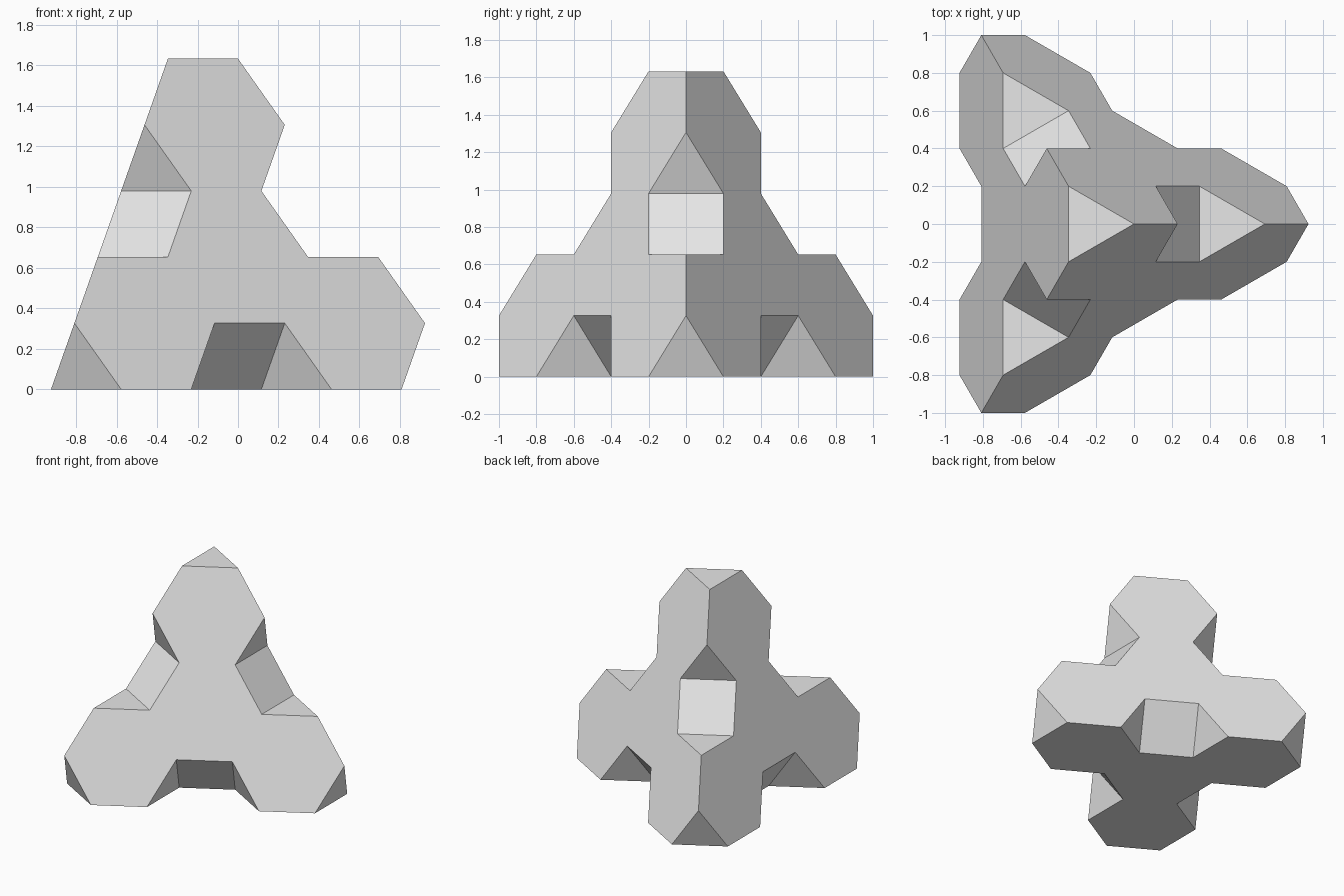
import bpy
import bmesh
from itertools import combinations, permutations
from math import sqrt
from mathutils import Vector

cube = bpy.data.objects.get("Cube")
if cube:
    bpy.data.objects.remove(cube, do_unlink=True)

# Corners of the uncut regular tetrahedron
EDGE = 2.4
DIVISIONS = 6
inradius = EDGE / (2 * sqrt(3))
centre_x = -inradius / 3
corners = [
    Vector((centre_x, 0, EDGE * sqrt(2 / 3))),
    Vector((centre_x + 2 * inradius, 0, 0)),
    Vector((centre_x - inradius, EDGE / 2, 0)),
    Vector((centre_x - inradius, -EDGE / 2, 0)),
]

bm = bmesh.new()
grid = {}


def point(*parts):
    """Shared vertex at a weighted mix of (corner, weight) pairs."""
    key = tuple(sorted(parts))
    if key not in grid:
        total = sum((corners[c] * w for c, w in parts), Vector())
        grid[key] = bm.verts.new(total / DIVISIONS)
    return grid[key]


def notch(i, j, k):
    """Floor point of the notch on edge i-j, nearer i, lying in face i-j-k."""
    return point((i, 3), (j, 2), (k, 1))


# Large three-lobed faces
for a, b, c in combinations(range(4), 3):
    outline = []
    for i, j, k in ((a, b, c), (b, c, a), (c, a, b)):
        outline += [point((i, 5), (j, 1)), point((i, 4), (j, 2)),
                    notch(i, j, k), notch(j, i, k),
                    point((i, 2), (j, 4)), point((i, 1), (j, 5))]
    bm.faces.new(outline)

# Triangular caps on the cut corners
for i in range(4):
    bm.faces.new([point((i, 5), (j, 1)) for j in range(4) if j != i])

# Square floors of the edge notches
for i, j in combinations(range(4), 2):
    k, l = [c for c in range(4) if c not in (i, j)]
    bm.faces.new([notch(i, j, k), notch(j, i, k), notch(j, i, l), notch(i, j, l)])

# Triangular ends of the edge notches
for i, j in permutations(range(4), 2):
    k, l = [c for c in range(4) if c not in (i, j)]
    bm.faces.new([point((i, 4), (j, 2)), notch(i, j, k), notch(i, j, l)])

bmesh.ops.recalc_face_normals(bm, faces=bm.faces[:])
mesh = bpy.data.meshes.new("notched_tetrahedron")
bm.to_mesh(mesh)
bm.free()

# Plain grey material
grey = bpy.data.materials.new("light grey")
grey.use_nodes = True
colour = (0.8, 0.8, 0.8, 1)
grey.diffuse_color = colour
grey.node_tree.nodes["Principled BSDF"].inputs["Base Color"].default_value = colour
mesh.materials.append(grey)

body = bpy.data.objects.new("notched_tetrahedron", mesh)
bpy.context.collection.objects.link(body)
